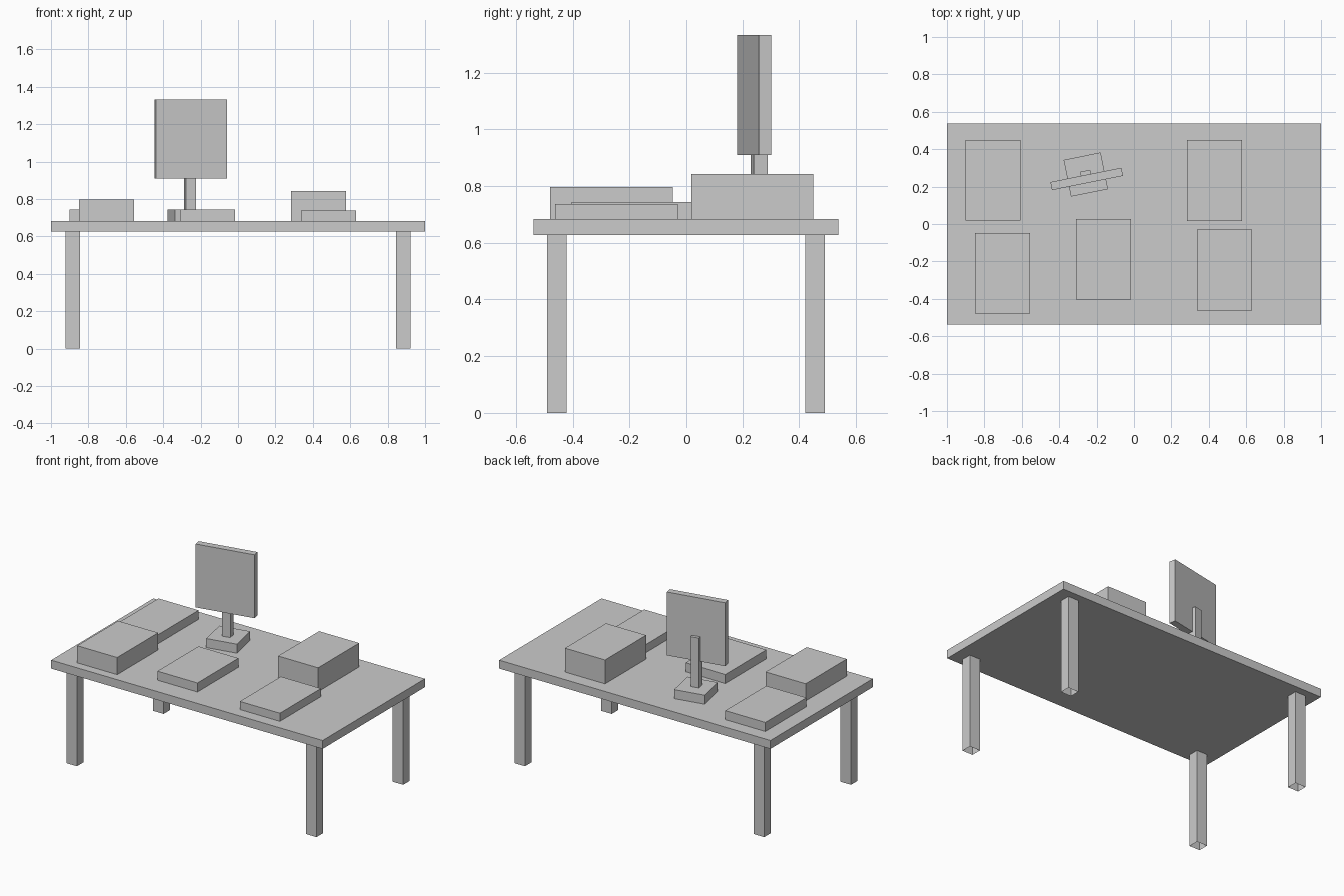
import bpy, bmesh
from math import radians
from mathutils import Vector, Matrix

if "Cube" in bpy.data.objects:
    bpy.data.objects.remove(bpy.data.objects["Cube"])


def box(name, x, y, z, open_ends=False):
    """Box from (min, max) ranges; open_ends removes top and bottom caps."""
    bm = bmesh.new()
    bmesh.ops.create_cube(bm, size=1)
    bmesh.ops.scale(bm, vec=(x[1] - x[0], y[1] - y[0], z[1] - z[0]), verts=bm.verts)
    bmesh.ops.translate(bm, vec=(sum(x) / 2, sum(y) / 2, sum(z) / 2), verts=bm.verts)
    if open_ends:
        bm.normal_update()
        caps = [f for f in bm.faces if abs(f.normal.z) > 0.9]
        bmesh.ops.delete(bm, geom=caps, context='FACES')
    mesh = bpy.data.meshes.new(name)
    bm.to_mesh(mesh)
    bm.free()
    obj = bpy.data.objects.new(name, mesh)
    bpy.context.collection.objects.link(obj)
    return obj


UNDER, TOP = 0.627, 0.683

# Table top
box("table_top", (-1, 1), (-0.538, 0.538), (UNDER, TOP))

# Four hollow legs
for sx, side in ((-1, "left"), (1, "right")):
    for sy, end in ((-1, "front"), (1, "back")):
        box(f"{end}_{side}_leg",
            sorted((sx * 0.844, sx * 0.921)),
            sorted((sy * 0.422, sy * 0.490)),
            (0, UNDER), open_ends=True)

# Paper stacks: left x, front y, top z (all share one footprint)
W, D = 0.295, 0.432
stacks = [
    (-0.901, 0.018, 0.743),
    (-0.850, -0.479, 0.797),
    (-0.311, -0.404, 0.743),
    (0.283, 0.017, 0.842),
    (0.337, -0.462, 0.737),
]
for i, (x, y, z) in enumerate(stacks, 1):
    box(f"paper_stack_{i}", (x, x + W), (y, y + D), (TOP, z))

# Monitor, built square-on and then turned as one
parts = [
    box("monitor_base", (-0.101, 0.101), (-0.076, 0.124), (TOP, 0.743)),
    box("monitor_neck", (-0.0275, 0.0275), (-0.006, 0.044), (0.743, 1.075)),
    box("monitor_screen", (-0.1935, 0.1935), (-0.022, 0.022), (0.91, 1.332)),
]
turn = Matrix.Translation(Vector((-0.253, 0.241, 0))) @ Matrix.Rotation(radians(11.4), 4, 'Z')
for part in parts:
    part.matrix_world = turn
